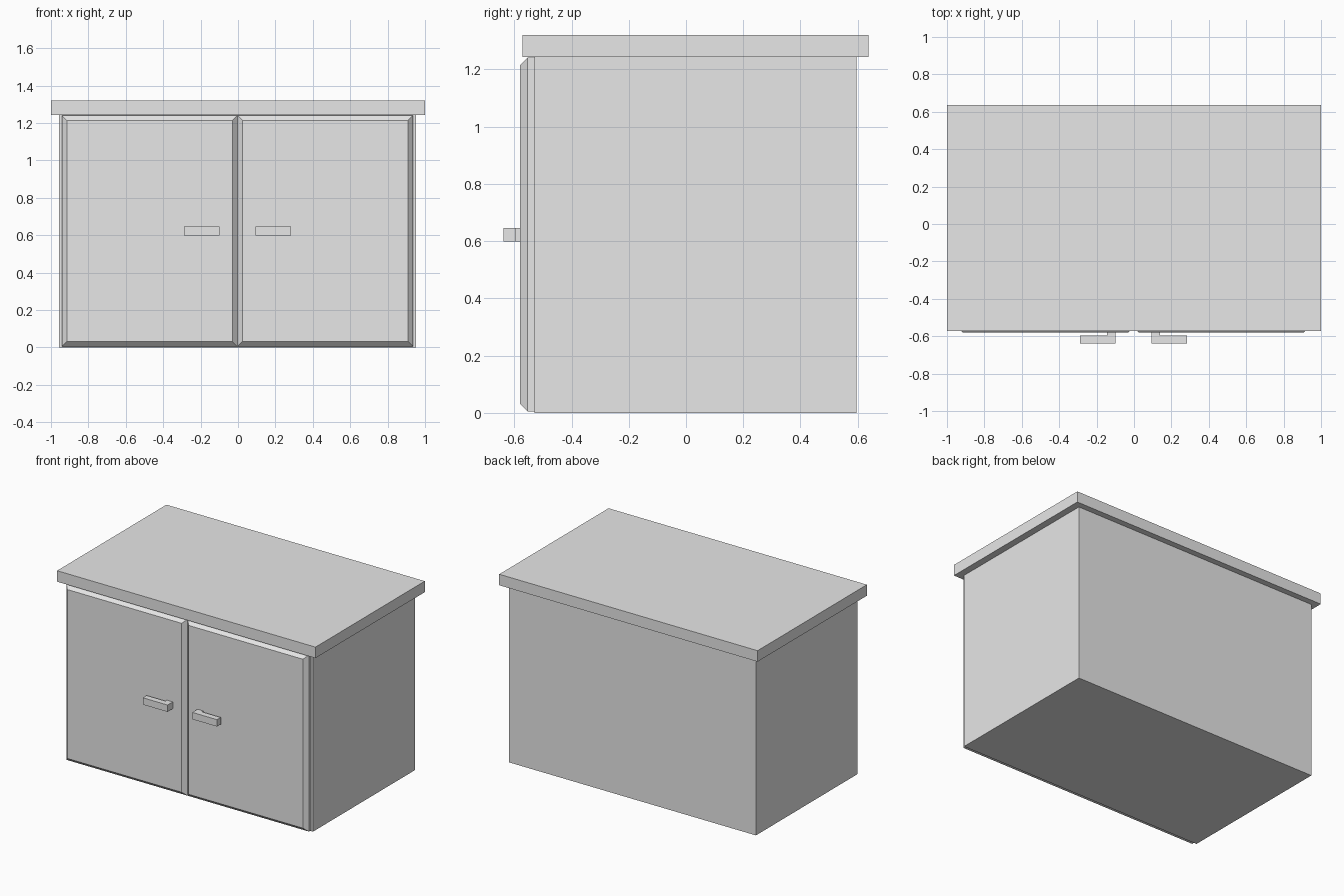
import bpy, bmesh

old = bpy.data.objects.get("Cube")
if old:
    bpy.data.objects.remove(old, do_unlink=True)

# Single painted finish
grey = bpy.data.materials.new("light_grey")
grey.use_nodes = True
color = (0.8, 0.8, 0.8, 1)
grey.diffuse_color = color
grey.node_tree.nodes["Principled BSDF"].inputs["Base Color"].default_value = color

MID = -0.003  # line where the doors meet


def add_box(name, x, y, z, chamfer=0):
    """Box from ranges; chamfer cuts the edges around its front face."""
    bm = bmesh.new()
    bmesh.ops.create_cube(bm, size=1)
    for v in bm.verts:
        v.co = [r[0] if c < 0 else r[1] for c, r in zip(v.co, (x, y, z))]
    if chamfer:
        bm.normal_update()
        front = min(bm.faces, key=lambda f: f.calc_center_median().y)
        bmesh.ops.bevel(bm, geom=list(front.edges), offset=chamfer,
                        offset_type='OFFSET', segments=1, affect='EDGES')
    mesh = bpy.data.meshes.new(name)
    bm.to_mesh(mesh)
    bm.free()
    mesh.materials.append(grey)
    obj = bpy.data.objects.new(name, mesh)
    bpy.context.collection.objects.link(obj)
    return obj


def side_range(side, a, b):
    return sorted((MID + side * a, MID + side * b))


# Carcass and overhanging worktop
add_box("cabinet_body", side_range(1, -0.955, 0.955), (-0.53, 0.595), (0, 1.243))
add_box("worktop", (-1, 1), (-0.572, 0.637), (1.243, 1.32))

# Pair of chamfered doors, each with a bar handle on a short post
for side, label in ((1, "left"), (-1, "right")):
    add_box(label + "_door", side_range(side, 0, 0.939), (-0.58, -0.53),
            (0.005, 1.241), chamfer=0.027)
    add_box(label + "_handle_bar", side_range(side, 0.096, 0.287),
            (-0.638, -0.596), (0.598, 0.646))
    add_box(label + "_handle_post", side_range(side, 0.096, 0.142),
            (-0.596, -0.58), (0.598, 0.646))
